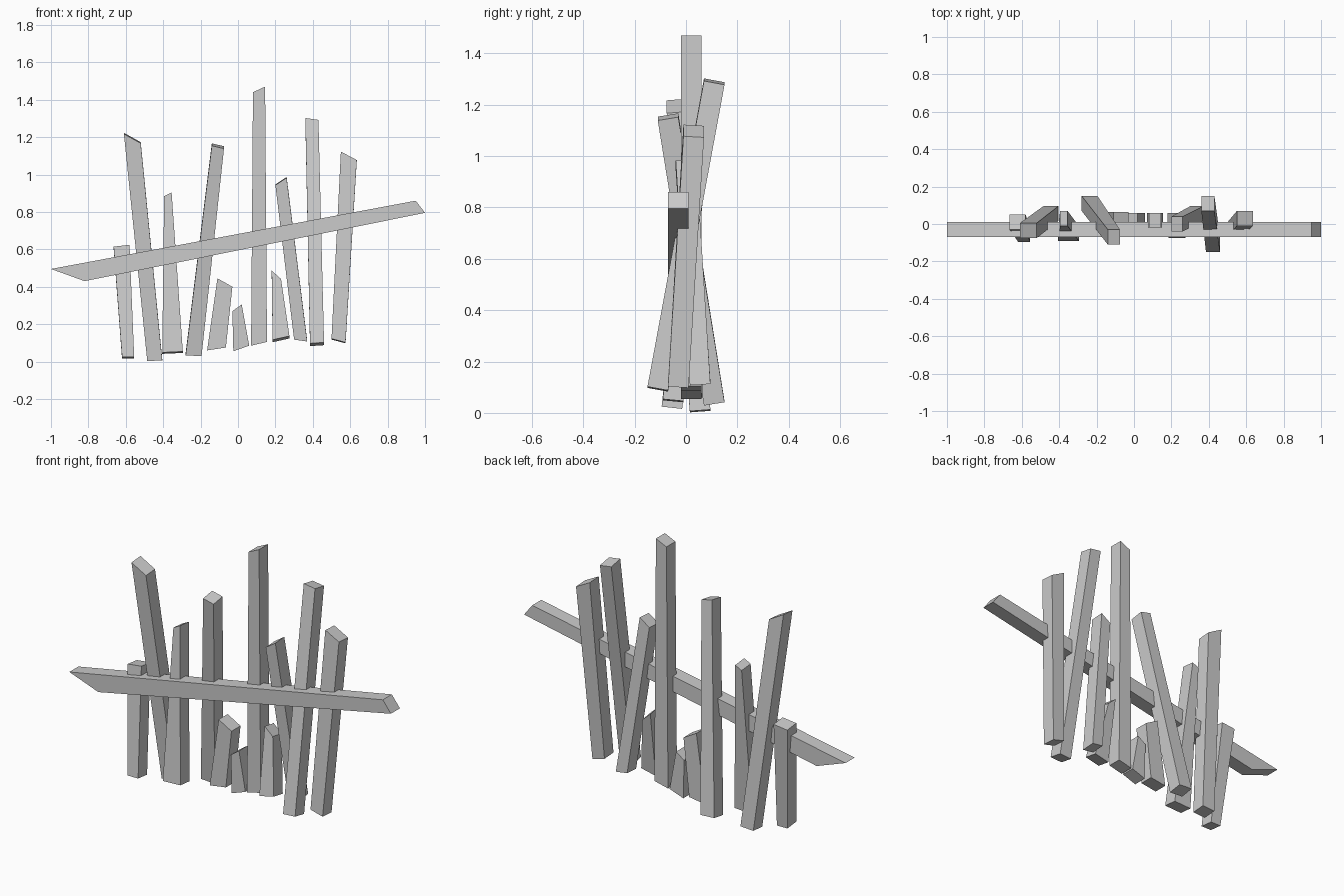
import bpy
import bmesh

DEPTH = 0.08

default_cube = bpy.data.objects.get("Cube")
if default_cube:
    bpy.data.objects.remove(default_cube, do_unlink=True)

# Plain grey for the whole fence
grey = bpy.data.materials.new("plain_grey")
grey.use_nodes = True
grey_value = (0.6, 0.6, 0.6, 1.0)
grey.diffuse_color = grey_value
grey.node_tree.nodes["Principled BSDF"].inputs["Base Color"].default_value = grey_value


def add_plank(name, bottom_left, bottom_right, top_right, top_left, y_bottom, y_top):
    """Square-cut board from its front outline, leaning from y_bottom to y_top."""
    rise = (top_left[1] + top_right[1] - bottom_left[1] - bottom_right[1]) / 2
    lean = (y_top - y_bottom) / rise
    bm = bmesh.new()
    rings = []
    for side in (-DEPTH / 2, DEPTH / 2):
        ring = []
        for (x, z), y in ((bottom_left, y_bottom), (bottom_right, y_bottom),
                          (top_right, y_top), (top_left, y_top)):
            ring.append(bm.verts.new((x, y + side, z - lean * side)))
        rings.append(ring)
    front, back = rings
    bm.faces.new(front)
    bm.faces.new(reversed(back))
    for i in range(len(front)):
        j = (i + 1) % len(front)
        bm.faces.new((front[j], front[i], back[i], back[j]))
    bmesh.ops.recalc_face_normals(bm, faces=bm.faces[:])
    mesh = bpy.data.meshes.new(name)
    bm.to_mesh(mesh)
    bm.free()
    mesh.materials.append(grey)
    plank = bpy.data.objects.new(name, mesh)
    bpy.context.collection.objects.link(plank)
    return plank


# Long rail with slanted ends
add_plank("cross_rail", (-1, 0.495), (-0.82, 0.43), (1, 0.795), (0.95, 0.86), -0.03, -0.03)

# Crooked pickets, from the model's right to its left:
# front outline corners, then depth position of the foot and of the tip
pickets = [
    ((-0.62, 0.02), (-0.555, 0.02), (-0.58, 0.62), (-0.665, 0.61), -0.055, 0.01),
    ((-0.485, 0.005), (-0.405, 0.01), (-0.52, 1.17), (-0.61, 1.22), 0.055, -0.035),
    ((-0.405, 0.045), (-0.295, 0.05), (-0.355, 0.9), (-0.395, 0.88), -0.05, 0.03),
    ((-0.28, 0.04), (-0.195, 0.035), (-0.075, 1.145), (-0.14, 1.16), 0.11, -0.07),
    ((-0.165, 0.06), (-0.065, 0.075), (-0.03, 0.4), (-0.11, 0.445), 0.025, 0.025),
    ((-0.025, 0.055), (0.06, 0.085), (0.02, 0.305), (-0.03, 0.27), 0.02, 0.02),
    ((0.07, 0.085), (0.155, 0.105), (0.145, 1.47), (0.08, 1.44), 0.02, 0.02),
    ((0.185, 0.11), (0.275, 0.13), (0.23, 0.435), (0.18, 0.48), -0.035, 0.02),
    ((0.3, 0.12), (0.37, 0.11), (0.26, 0.985), (0.2, 0.945), 0.055, 0),
    ((0.385, 0.09), (0.46, 0.095), (0.43, 1.285), (0.36, 1.295), -0.11, 0.11),
    ((0.5, 0.12), (0.575, 0.1), (0.635, 1.075), (0.55, 1.12), -0.03, 0.03),
]
for number, outline in enumerate(pickets, start=1):
    add_plank(f"picket_{number}", *outline)
